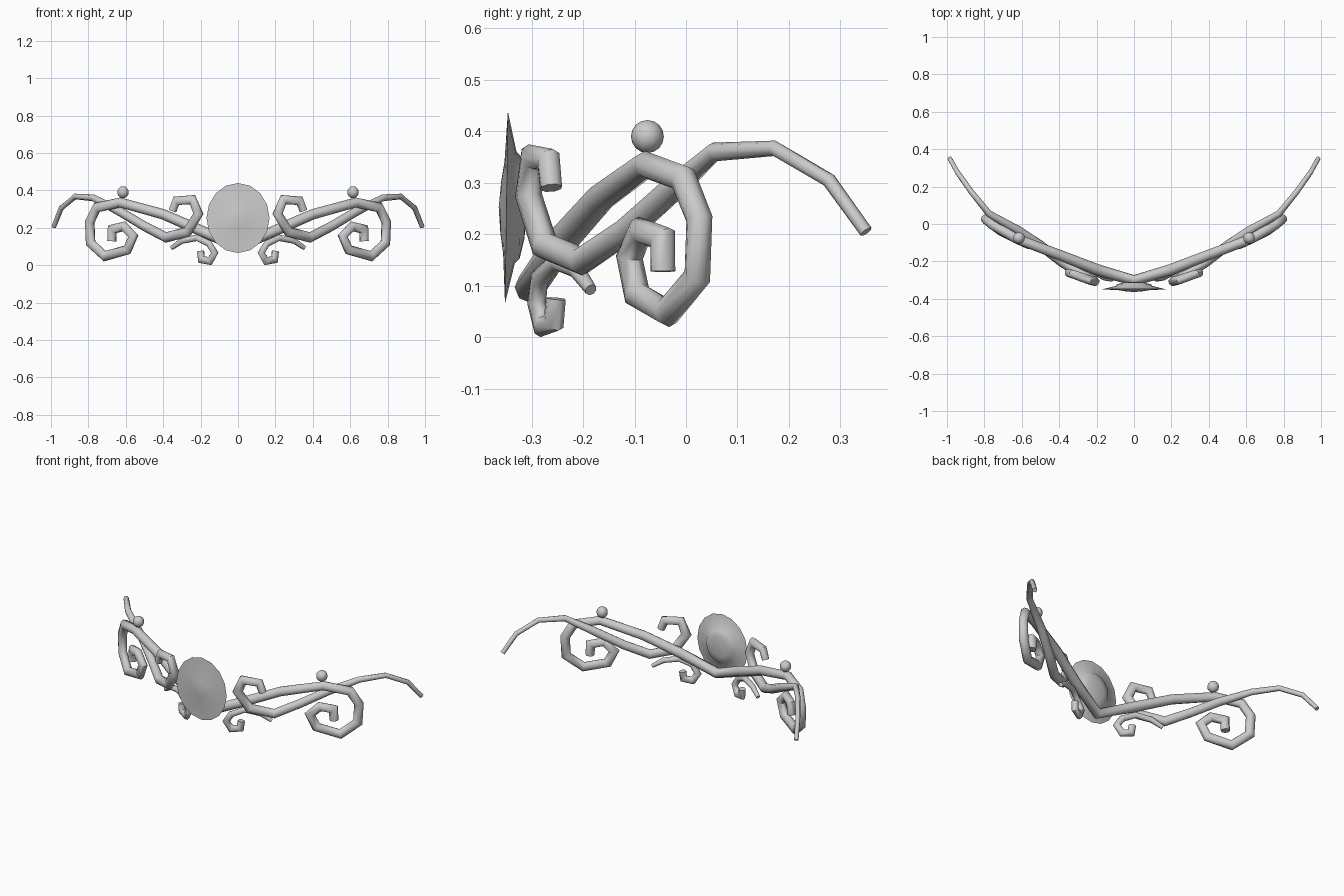
import bpy, bmesh, math
from mathutils import Vector

if "Cube" in bpy.data.objects:
    bpy.data.objects.remove(bpy.data.objects["Cube"])

SIDES = 8


def finish(bm, name, angle=60, mirror=True):
    bmesh.ops.recalc_face_normals(bm, faces=bm.faces[:])
    me = bpy.data.meshes.new(name)
    bm.to_mesh(me)
    bm.free()
    ob = bpy.data.objects.new(name, me)
    bpy.context.collection.objects.link(ob)
    bpy.ops.object.select_all(action='DESELECT')
    ob.select_set(True)
    bpy.context.view_layer.objects.active = ob
    bpy.ops.object.shade_smooth_by_angle(angle=math.radians(angle))
    if mirror:
        mod = ob.modifiers.new("mirror", 'MIRROR')
        mod.merge_threshold = 0.0005
    return ob


def tube(name, pts, open_start=False):
    """Mitred round wire through points (x, y, z, radius)."""
    bm = bmesh.new()
    P = [Vector(p[:3]) for p in pts]
    face = Vector((0.5, -0.86, 0))
    rings = []
    for i, p in enumerate(P):
        a = (p - P[i - 1]).normalized() if i else None
        b = (P[i + 1] - p).normalized() if i < len(P) - 1 else None
        if a is None:
            a = Vector((1, 0, 0)) if open_start else b
            b = a
        b = b or a
        t = (a + b).normalized()
        side = t.cross(face).normalized()
        n = side.cross(t)
        stretch = min(1.3, 1 / max(0.3, t.dot(a)))
        r = pts[i][3]
        ring = []
        for k in range(SIDES):
            w = 2 * math.pi * k / SIDES
            ring.append(bm.verts.new(p + n * r * math.cos(w) + side * r * stretch * math.sin(w)))
        rings.append(ring)
    for r0, r1 in zip(rings, rings[1:]):
        for k in range(SIDES):
            j = (k + 1) % SIDES
            bm.faces.new((r0[k], r0[j], r1[j], r1[k]))
    if not open_start:
        bm.faces.new(rings[0])
    bm.faces.new(rings[-1])
    return finish(bm, name)


# main scroll: rises from the centre and curls at the side
tube("main_scroll", [
    (0, -0.303, 0.097, 0.030), (0.20, -0.243, 0.185, 0.030), (0.40, -0.165, 0.272, 0.028),
    (0.63, -0.078, 0.335, 0.026), (0.755, -0.005, 0.308, 0.026), (0.793, 0.026, 0.230, 0.026),
    (0.788, 0.022, 0.118, 0.026), (0.712, -0.036, 0.048, 0.026), (0.592, -0.095, 0.082, 0.026),
    (0.560, -0.110, 0.155, 0.025), (0.610, -0.088, 0.207, 0.025), (0.672, -0.045, 0.192, 0.025),
    (0.675, -0.045, 0.128, 0.025)], open_start=True)

# side arm: inner curl sweeping out to the temple tip
tube("side_arm", [
    (0.350, -0.262, 0.290, 0.022), (0.330, -0.267, 0.344, 0.023), (0.243, -0.298, 0.350, 0.024),
    (0.212, -0.306, 0.275, 0.026), (0.270, -0.275, 0.178, 0.027), (0.385, -0.203, 0.148, 0.027),
    (0.500, -0.115, 0.208, 0.026), (0.620, -0.035, 0.280, 0.025), (0.775, 0.055, 0.360, 0.018),
    (0.870, 0.172, 0.367, 0.015), (0.945, 0.278, 0.305, 0.014), (0.985, 0.350, 0.205, 0.013)])

# small hooked scroll under the medallion
tube("lower_scroll", [
    (0.355, -0.185, 0.092, 0.012), (0.300, -0.212, 0.130, 0.016), (0.220, -0.250, 0.146, 0.017),
    (0.155, -0.285, 0.115, 0.018), (0.124, -0.290, 0.066, 0.018), (0.150, -0.278, 0.022, 0.020),
    (0.195, -0.257, 0.030, 0.020), (0.200, -0.253, 0.075, 0.020)])

# beads on top of the main scroll
bm = bmesh.new()
bmesh.ops.create_uvsphere(bm, u_segments=10, v_segments=8, radius=0.032)
bmesh.ops.translate(bm, verts=bm.verts[:], vec=(0.615, -0.075, 0.390))
finish(bm, "bead")

# oval medallion: thin lens with a raised dome behind
bm = bmesh.new()
profile = [(0.05, -0.360), (0.09, -0.354), (0.187, -0.349), (0.108, -0.331),
           (0.100, -0.322), (0.06, -0.313)]
N = 16


def tilt(x, y, z):
    return (x, y + 0.015 * z, z + 0.252)


rings = [[bm.verts.new(tilt(0.9 * r * math.sin(2 * math.pi * k / N), y,
                            r * math.cos(2 * math.pi * k / N))) for k in range(N)]
         for r, y in profile]
for r0, r1 in zip(rings, rings[1:]):
    for k in range(N):
        j = (k + 1) % N
        bm.faces.new((r0[k], r0[j], r1[j], r1[k]))
for ring, y in ((rings[0], -0.364), (rings[-1], -0.309)):
    c = bm.verts.new(tilt(0, y, 0))
    for k in range(N):
        bm.faces.new((ring[k], ring[(k + 1) % N], c))
finish(bm, "medallion", 50, mirror=False)
